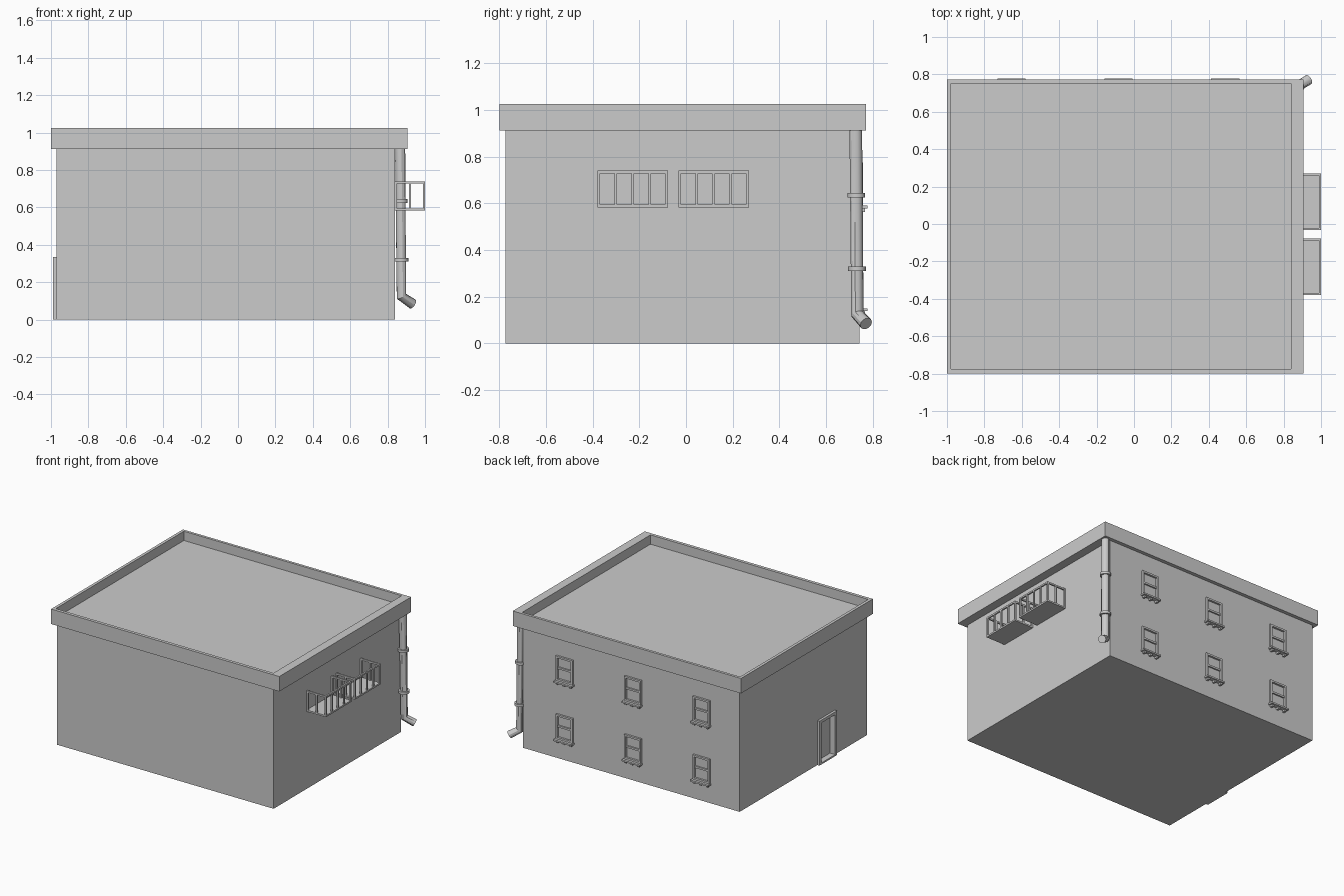
import bpy
from mathutils import Vector

if "Cube" in bpy.data.objects:
    bpy.data.objects.remove(bpy.data.objects["Cube"])


def join_boxes(name, boxes):
    """One mesh object made of boxes given as (x0, x1, y0, y1, z0, z1)."""
    verts, faces = [], []
    for x0, x1, y0, y1, z0, z1 in boxes:
        n = len(verts)
        verts += [(x, y, z) for z in (z0, z1)
                  for x, y in ((x0, y0), (x1, y0), (x1, y1), (x0, y1))]
        faces += [[n + i for i in f] for f in (
            (3, 2, 1, 0), (4, 5, 6, 7), (0, 1, 5, 4),
            (1, 2, 6, 5), (2, 3, 7, 6), (3, 0, 4, 7))]
    me = bpy.data.meshes.new(name)
    me.from_pydata(verts, [], faces)
    ob = bpy.data.objects.new(name, me)
    bpy.context.collection.objects.link(ob)
    return ob


def cut(ob, box):
    """Subtract a box and remove the cutter."""
    cutter = join_boxes("cutter", [box])
    cutter.hide_render = True
    mod = ob.modifiers.new("cut", 'BOOLEAN')
    mod.object = cutter
    mod.operation = 'DIFFERENCE'
    mod.solver = 'EXACT'
    bpy.context.view_layer.objects.active = ob
    bpy.ops.object.modifier_apply(modifier=mod.name)
    bpy.data.objects.remove(cutter)


def smooth(ob):
    bpy.ops.object.select_all(action='DESELECT')
    ob.select_set(True)
    bpy.context.view_layer.objects.active = ob
    bpy.ops.object.shade_smooth_by_angle()


# Main walls with a shallow door niche on the left side
DY0, DY1, DZ = -0.39, -0.18, 0.335
T = 0.022
walls = join_boxes("walls", [(-0.97, 0.84, -0.775, 0.745, 0, 0.915)])
cut(walls, (-1.1, -0.945, DY0 + T, DY1 - T, 0.012, DZ - T))

# Overhanging cornice with sunken flat roof
cornice = join_boxes("cornice", [(-1.0, 0.905, -0.80, 0.772, 0.912, 1.025)])
cut(cornice, (-0.978, 0.84, -0.776, 0.752, 0.955, 1.2))

# Door surround
join_boxes("door_frame", [
    (-0.988, -0.968, DY0, DY0 + T, 0, DZ),
    (-0.988, -0.968, DY1 - T, DY1, 0, DZ),
    (-0.988, -0.968, DY0 + T, DY1 - T, DZ - T, DZ),
    (-0.988, -0.968, DY0 + T, DY1 - T, 0, 0.012)])

# Sash windows on the back wall, with sills and little brackets
W = 0.745
for col, cx in enumerate((-0.655, -0.083, 0.487)):
    for row, z in enumerate((0.15, 0.59)):
        l, r, top, mid, t = cx - 0.07, cx + 0.07, z + 0.185, z + 0.095, 0.014
        boxes = [
            (l, l + t, W - .005, W + .015, z, top),
            (r - t, r, W - .005, W + .015, z, top),
            (l + t, r - t, W - .005, W + .015, top - t, top),
            (l + t, r - t, W - .005, W + .015, z, z + t),
            (l + t, r - t, W - .005, W + .011, mid - .007, mid + .007),
            (l - .006, r + .006, W - .005, W + .034, z - .012, z)]
        boxes += [(cx + d - .008, cx + d + .008, W - .005, W + .022, z - .026, z - .012)
                  for d in (-0.055, 0, 0.055)]
        join_boxes(f"window_{col}_{row}", boxes)

# Two balconies with barred railings on the right wall
X0, X1, Z0, Z1, B = 0.838, 1.0, 0.583, 0.74, 0.012
for i, y0 in enumerate((-0.38, -0.033)):
    y1 = y0 + 0.303
    boxes = [(X0, X1, y0, y1, Z0, Z0 + B),
             (X1 - B, X1, y0, y1, Z1 - B, Z1)]
    for y in (y0, y1 - B):
        boxes.append((X0, X1 - B, y, y + B, Z1 - B, Z1))
        boxes += [(x, x + B, y, y + B, Z0 + B, Z1 - B)
                  for x in (X0, 0.914, X1 - B)]
    for k in (1, 2, 3):
        y = y0 + (y1 - y0 - B) * k / 4
        boxes.append((X1 - B, X1, y, y + B, Z0 + B, Z1 - B))
    join_boxes(f"balcony_{i}", boxes)

# Drainpipe with outward spout
path = [Vector(p) for p in ((0.867, 0.728, 0.915), (0.874, 0.735, 0.125),
                            (0.934, 0.772, 0.084))]
cu = bpy.data.curves.new("drainpipe", 'CURVE')
cu.dimensions = '3D'
cu.bevel_depth = 0.028
cu.bevel_resolution = 4
cu.use_fill_caps = True
sp = cu.splines.new('POLY')
sp.points.add(len(path) - 1)
for p, co in zip(sp.points, path):
    p.co = (*co, 1)
pipe = bpy.data.objects.new("drainpipe", cu)
bpy.context.collection.objects.link(pipe)
bpy.ops.object.select_all(action='DESELECT')
pipe.select_set(True)
bpy.context.view_layer.objects.active = pipe
bpy.ops.object.convert(target='MESH')
smooth(bpy.context.object)

# Collars around the pipe
for z in (0.32, 0.635):
    f = (path[0].z - z) / (path[0].z - path[1].z)
    bpy.ops.mesh.primitive_cylinder_add(
        vertices=16, radius=0.038, depth=0.02, location=path[0].lerp(path[1], f))
    bpy.context.object.name = "pipe_collar"
    smooth(bpy.context.object)
